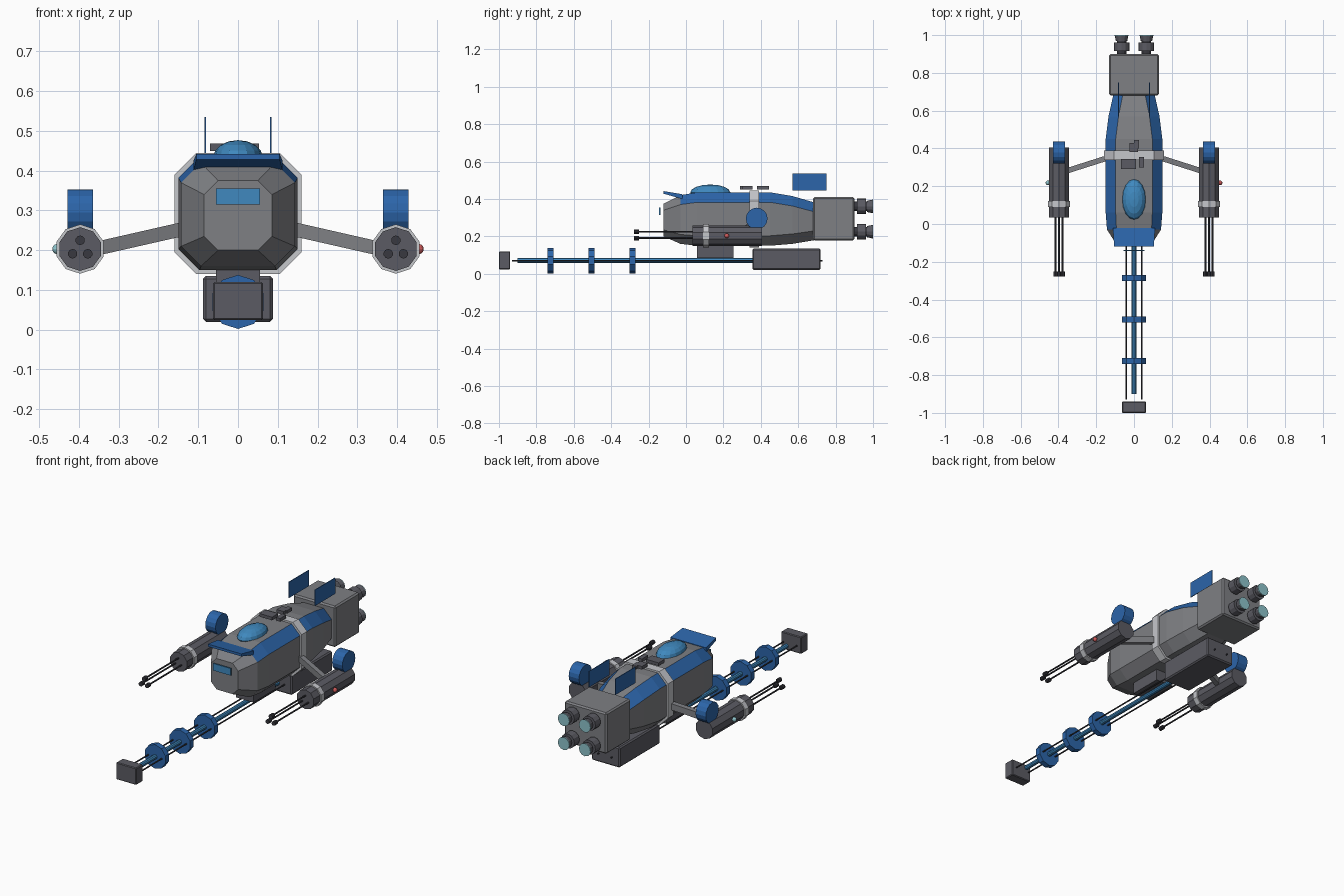
import bpy, bmesh, math
from mathutils import Vector

old = bpy.data.objects.get("Cube")
if old:
    bpy.data.objects.remove(old)


def material(name, r, g, b):
    m = bpy.data.materials.new(name)
    m.use_nodes = True
    m.diffuse_color = (r, g, b, 1)
    m.node_tree.nodes["Principled BSDF"].inputs["Base Color"].default_value = (r, g, b, 1)
    return m


GREY = material("hull grey", .21, .215, .23)
DARK = material("dark grey", .105, .105, .125)
BLACK = material("gunmetal", .04, .04, .05)
BLUE = material("armour blue", .025, .13, .4)
SKY = material("canopy blue", .05, .25, .52)
PALE = material("pale grey", .56, .57, .6)
TEAL = material("glow teal", .27, .55, .6)
RED = material("light red", .6, .1, .1)


def finish(name, bm, *mats):
    bmesh.ops.recalc_face_normals(bm, faces=bm.faces)
    mesh = bpy.data.meshes.new(name)
    bm.to_mesh(mesh)
    bm.free()
    for m in mats:
        mesh.materials.append(m)
    ob = bpy.data.objects.new(name, mesh)
    bpy.context.collection.objects.link(ob)
    return ob


def box(name, x, y, z, mat, bevel=0):
    """Box from (min, max) ranges."""
    bm = bmesh.new()
    bmesh.ops.create_cube(bm, size=1)
    for v in bm.verts:
        v.co = [(r[0] + r[1]) / 2 + c * (r[1] - r[0]) for c, r in zip(v.co, (x, y, z))]
    ob = finish(name, bm, mat)
    if bevel:
        mod = ob.modifiers.new("bevel", 'BEVEL')
        mod.width = bevel
        mod.segments = 1
    return ob


def rod(name, a, b, r, mat, sides=10, r2=None):
    """Cylinder or cone between two points."""
    a, b = Vector(a), Vector(b)
    bm = bmesh.new()
    bmesh.ops.create_cone(bm, cap_ends=True, segments=sides, radius1=r,
                          radius2=r if r2 is None else r2, depth=(b - a).length)
    turn = (b - a).to_track_quat('Z', 'Y')
    for v in bm.verts:
        v.co = turn @ v.co + (a + b) / 2
    return finish(name, bm, mat)


def ball(name, centre, size, mat, u=16, v=8):
    bm = bmesh.new()
    bmesh.ops.create_uvsphere(bm, u_segments=u, v_segments=v, radius=1)
    for p in bm.verts:
        p.co = [c + s * k for c, s, k in zip(centre, size, p.co)]
    return finish(name, bm, mat)


def loft(rings):
    """Skin over matching rings of points, with both ends capped."""
    bm = bmesh.new()
    loops = [[bm.verts.new(p) for p in ring] for ring in rings]
    n = len(loops[0])
    for a, b in zip(loops, loops[1:]):
        for i in range(n):
            j = (i + 1) % n
            bm.faces.new((a[i], a[j], b[j], b[i]))
    bm.faces.new(loops[0])
    bm.faces.new(loops[-1])
    return bm


def octagon(y, w, lo, hi, c):
    """Rectangle with cut corners, across the hull."""
    right = [(w - c, hi), (w, hi - c), (w, lo + c), (w - c, lo)]
    return [(x, y, z) for x, z in right + [(-x, z) for x, z in reversed(right)]]


# Hull, with blue armour on the upper corner faces behind the nose
SECTIONS = [(-.12, .085, .2, .375, .035), (-.03, .143, .16, .42, .05),
            (.06, .15, .15, .435, .053), (.45, .15, .15, .435, .053),
            (.57, .135, .16, .415, .053), (.69, .108, .18, .38, .05)]
hull = finish("hull", loft([octagon(*s) for s in SECTIONS]), GREY, BLUE)
for p in hull.data.polygons:
    if p.center.y > 0 and p.normal.z > .3 and abs(p.normal.x) > .3:
        p.material_index = 1

# Pale band around the hull
finish("hull_band", loft([octagon(y, .16, .14, .445, .055) for y in (.34, .39)]), PALE)

# Brow over the nose, front window and canopy
finish("brow", loft([[(-w, y, lo), (w, y, lo), (w, y, hi), (-w, y, hi)]
                     for y, w, lo, hi in ((-.12, .105, .428, .442), (-.02, .112, .4, .425))]), BLUE)
box("front_window", (-.055, .055), (-.144, -.137), (.315, .355), SKY)
ball("canopy", (0, .13, .435), (.062, .107, .042), SKY)

# Roof equipment
for i, (x, y) in enumerate([((-.07, .01), (.29, .345)), ((.027, .053), (.3, .355)),
                            ((-.025, .02), (.38, .43)), ((0, .027), (.4, .445))]):
    box(f"roof_unit_{i + 1}", x, y, (.45, .468), DARK)

# Engine block and four nozzles
box("engine_block", (-.132, .132), (.68, .9), (.178, .41), GREY, .008)
for x in (-.066, .066):
    for z in (.225, .36):
        tag = ("left" if x > 0 else "right") + ("_upper" if z > .3 else "_lower")
        rod("nozzle_base_" + tag, (x, .915, z), (x, .962, z), .041, DARK, 12)
        rod("nozzle_core_" + tag, (x, .89, z), (x, .97, z), .025, BLACK, 12)
        rod("nozzle_tip_" + tag, (x, .968, z), (x, .997, z), .03, DARK, 12, .036)
        rod("nozzle_glow_" + tag, (x, .996, z), (x, 1, z), .036, TEAL, 12)

# Side parts, built once for each side
for s, side, lamp in ((1, "left", RED), (-1, "right", TEAL)):
    px, pz = .397 * s, .203
    box("tail_fin_" + side, (s * .082 - .002, s * .082 + .002), (.57, .75), (.445, .535), BLUE)
    finish("strut_" + side, loft([[(s * x, y + dy, z + dz) for dy, dz in
                                   ((-.015, -.018), (.015, -.018), (.015, .018), (-.015, .018))]
                                  for x, y, z in ((.14, .35, .253), (.36, .28, .203))]), GREY)
    rod("gun_pod_" + side, (px, .035, pz), (px, .405, pz), .055, DARK)
    rod("pod_band_" + side, (px, .09, pz), (px, .122, pz), .062, PALE)
    rod("pod_drum_" + side, (px - .032, .378, .295), (px + .032, .378, .295), .058, BLUE, 16)
    ball("side_light_" + side, (s * .455, .218, pz), (.013,) * 3, lamp, 10, 6)
    for i, (dx, dz) in enumerate(((0, .022), (-.019, -.012), (.019, -.012))):
        x, z = px + dx, pz + dz
        rod(f"barrel_{side}_{i + 1}", (x, -.26, z), (x, .05, z), .0045, BLACK, 8)
        rod(f"muzzle_{side}_{i + 1}", (x, -.277, z), (x, -.252, z), .012, BLACK)
    rod("rail_" + side, (s * .042, -.93, .07), (s * .042, .73, .07), .004, BLACK, 8)

# Long underslung gun
box("gun_mount", (-.055, .055), (.06, .255), (.085, .16), DARK)
box("gun_body", (-.088, .088), (.355, .72), (.02, .135), DARK, .007)
rod("gun_core", (0, -.9, .07), (0, .36, .07), .013, SKY)
box("gun_head", (-.063, .063), (-1, -.94), (.024, .12), DARK, .004)
for i in range(3):
    y = -.725 + .22 * i
    rod(f"gun_ring_{i + 1}", (0, y - .016, .07), (0, y + .016, .07), .068, BLUE)
